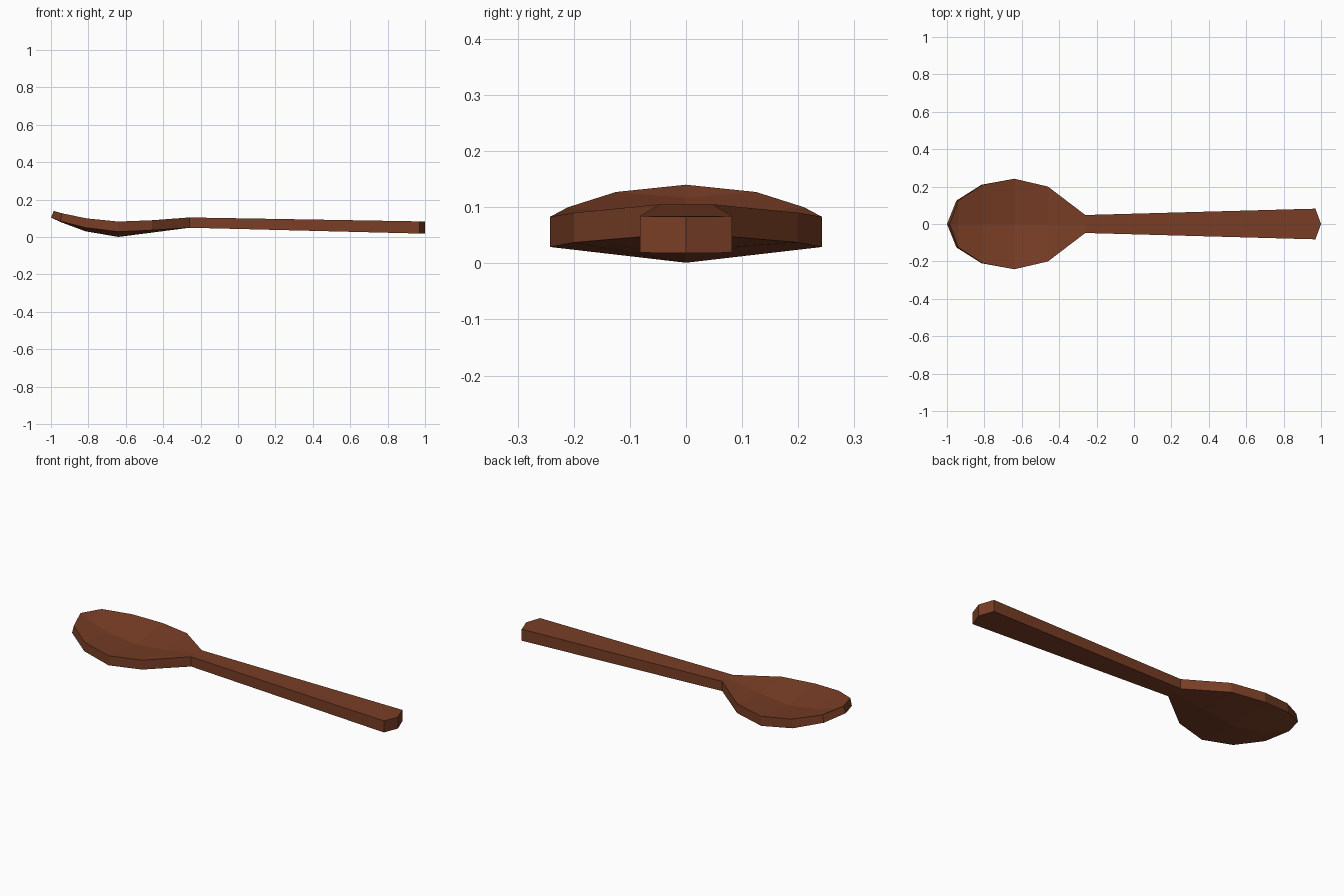
import bpy, bmesh

if "Cube" in bpy.data.objects:
    bpy.data.objects.remove(bpy.data.objects["Cube"])

# one brown wood colour
wood = bpy.data.materials.new("brown wood")
wood.diffuse_color = (0.19, 0.048, 0.019, 1)
wood.use_nodes = True
wood.node_tree.nodes["Principled BSDF"].inputs["Base Color"].default_value = wood.diffuse_color

# cross-sections along the spoon:
# top x, bottom x, half width, top edge z, top middle z, bottom edge z, bottom middle z
SECTIONS = [
    (-0.985, -1.00, 0.0, 0.14, 0.14, 0.105, 0.105),       # bowl tip
    (-0.94, -0.95, 0.125, 0.127, 0.117, 0.085, 0.081),
    (-0.81, -0.815, 0.21, 0.10, 0.077, 0.050, 0.031),
    (-0.64, -0.64, 0.242, 0.083, 0.054, 0.029, 0.001),    # widest
    (-0.46, -0.46, 0.20, 0.09, 0.074, 0.037, 0.024),
    (-0.26, -0.26, 0.048, 0.105, 0.105, 0.050, 0.050),    # neck
    (0.97, 0.97, 0.082, 0.084, 0.084, 0.019, 0.019),      # handle end
    (1.00, 1.00, 0.0, 0.083, 0.083, 0.018, 0.018),
]

# spoon: loft the six-point sections, then weld the pointed ends
bm = bmesh.new()
rings = []
for xt, xb, w, te, tc, be, bc in SECTIONS:
    points = [(xt, -w, te), (xt, 0, tc), (xt, w, te),
              (xb, w, be), (xb, 0, bc), (xb, -w, be)]
    rings.append([bm.verts.new(p) for p in points])
for a, b in zip(rings, rings[1:]):
    for i in range(6):
        j = (i + 1) % 6
        bm.faces.new((a[i], a[j], b[j], b[i]))
bmesh.ops.remove_doubles(bm, verts=bm.verts, dist=0.0005)
bmesh.ops.recalc_face_normals(bm, faces=bm.faces)

mesh = bpy.data.meshes.new("spoon")
bm.to_mesh(mesh)
bm.free()
mesh.materials.append(wood)
spoon = bpy.data.objects.new("spoon", mesh)
bpy.context.collection.objects.link(spoon)
